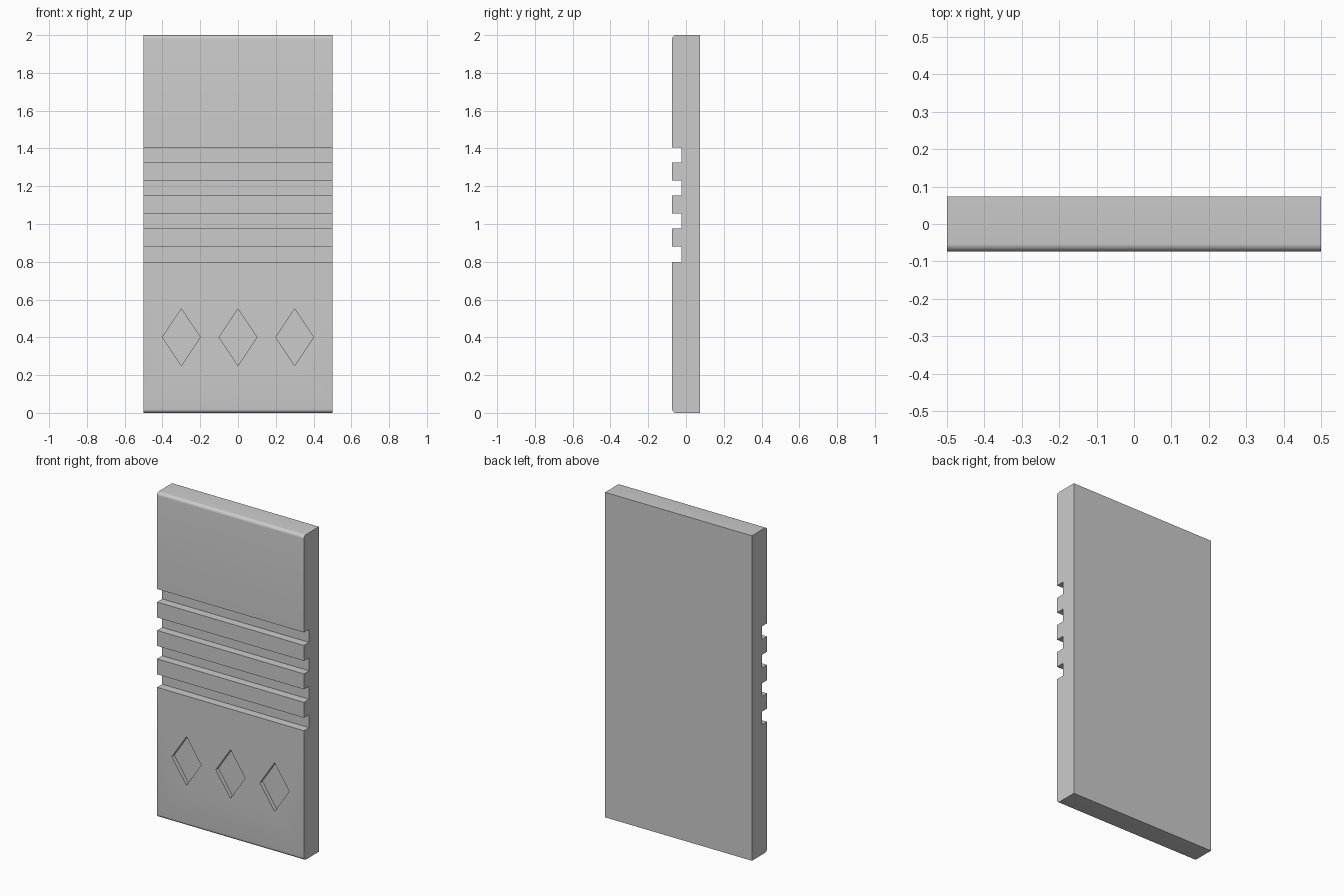
import bpy, bmesh
from math import sin, cos, pi

if "Cube" in bpy.data.objects:
    bpy.data.objects.remove(bpy.data.objects["Cube"])

W, T, H = 0.5, 0.073, 2.0      # half width, half thickness, height
R = 0.02                       # rounding of the front top and bottom edges
GROOVE_FLOOR = -T + 0.05


def prism(name, profile, direction):
    """Extrude a closed 3D outline along a direction into a solid object."""
    bm = bmesh.new()
    face = bm.faces.new([bm.verts.new(p) for p in profile])
    out = bmesh.ops.extrude_face_region(bm, geom=[face])
    verts = [g for g in out["geom"] if isinstance(g, bmesh.types.BMVert)]
    bmesh.ops.translate(bm, verts=verts, vec=direction)
    bmesh.ops.recalc_face_normals(bm, faces=bm.faces)
    mesh = bpy.data.meshes.new(name)
    bm.to_mesh(mesh)
    bm.free()
    obj = bpy.data.objects.new(name, mesh)
    bpy.context.collection.objects.link(obj)
    return obj


# Side profile (y, z): rounded front corners and four grooves
arc = [i * pi / 12 for i in range(7)]
profile = [(T, 0)]
profile += [(-T + R - R * sin(a), R - R * cos(a)) for a in arc]
for i in range(4):
    low = 0.80 + i * 0.175
    high = low + 0.08
    profile += [(-T, low), (GROOVE_FLOOR, low), (GROOVE_FLOOR, high), (-T, high)]
profile += [(-T + R - R * cos(a), H - R + R * sin(a)) for a in arc]
profile += [(T, H)]
panel = prism("grooved_panel", [(-W, y, z) for y, z in profile], (2 * W, 0, 0))

# Three recessed diamonds
for cx in (-0.3, 0.0, 0.3):
    outline = [(cx - 0.1, 0.4), (cx, 0.25), (cx + 0.1, 0.4), (cx, 0.55)]
    cutter = prism("diamond_cutter", [(x, -T - 0.1, z) for x, z in outline], (0, 0.125, 0))
    cutter.hide_render = True
    bpy.context.view_layer.objects.active = panel
    mod = panel.modifiers.new("diamond", "BOOLEAN")
    mod.operation = "DIFFERENCE"
    mod.solver = "EXACT"
    mod.object = cutter
    bpy.ops.object.modifier_apply(modifier=mod.name)
    bpy.data.objects.remove(cutter)

# Smooth the rounded edges, keep the rest crisp
bpy.ops.object.select_all(action="DESELECT")
panel.select_set(True)
bpy.context.view_layer.objects.active = panel
bpy.ops.object.shade_smooth_by_angle(angle=pi / 6)
